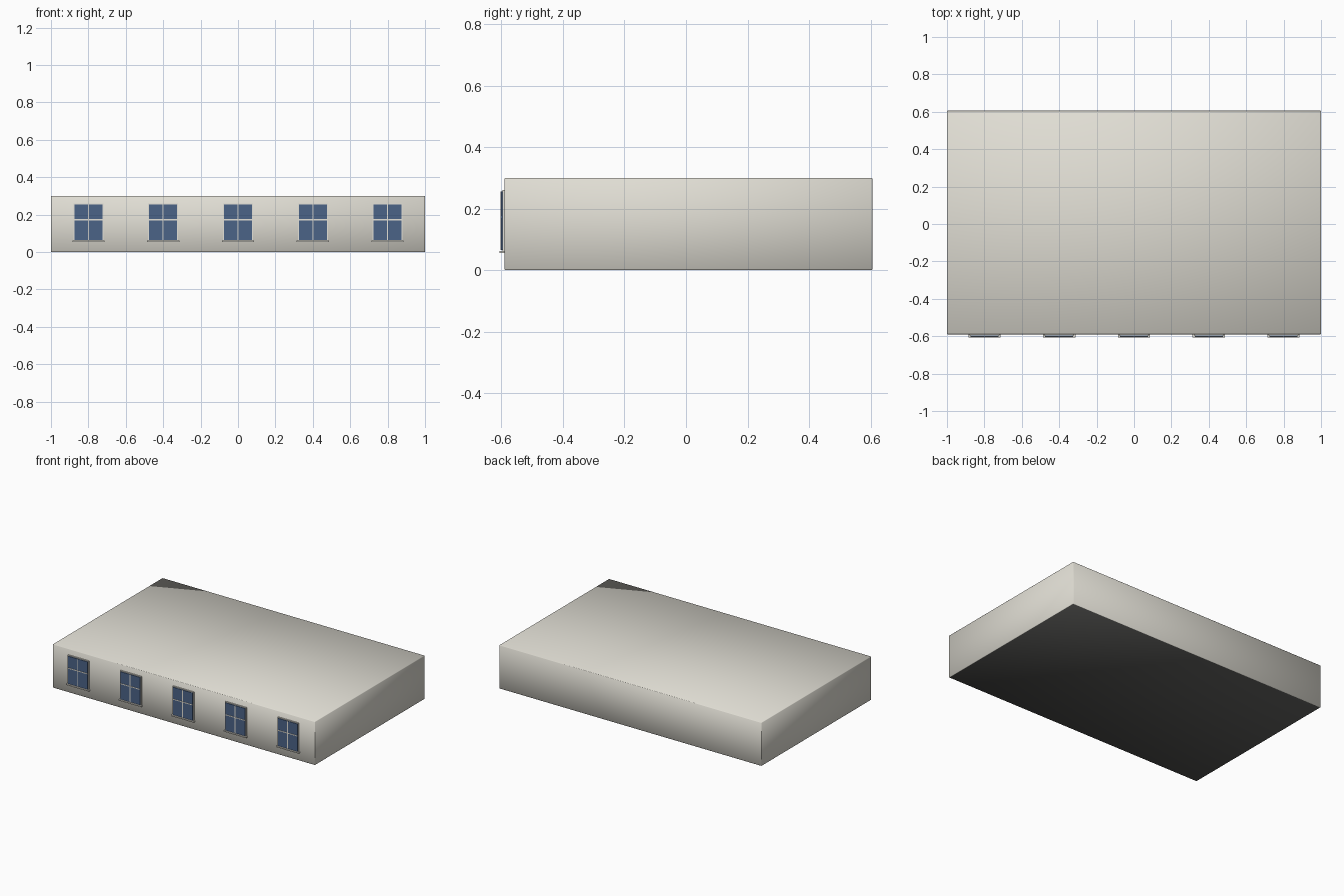
import bpy
import bmesh
from mathutils import Matrix, Vector

if "Cube" in bpy.data.objects:
    bpy.data.objects.remove(bpy.data.objects["Cube"])


def material(name, rgb):
    m = bpy.data.materials.new(name)
    m.diffuse_color = (*rgb, 1.0)
    m.use_nodes = True
    m.node_tree.nodes["Principled BSDF"].inputs["Base Color"].default_value = m.diffuse_color
    return m


WALL = material("warm grey wall", (0.75, 0.73, 0.66))
TRIM = material("pale trim", (0.78, 0.76, 0.69))
GLASS = material("blue glass", (0.07, 0.125, 0.245))
DARK = material("dark underside", (0.10, 0.10, 0.095))


def boxes(name, spans, mat, bevel=0):
    """One object made of boxes given as (x0, x1, y0, y1, z0, z1)."""
    bm = bmesh.new()
    for x0, x1, y0, y1, z0, z1 in spans:
        centre = Vector(((x0 + x1) / 2, (y0 + y1) / 2, (z0 + z1) / 2))
        size = Matrix.Diagonal((x1 - x0, y1 - y0, z1 - z0, 1))
        bmesh.ops.create_cube(bm, size=1, matrix=Matrix.Translation(centre) @ size)
    if bevel:
        bmesh.ops.bevel(bm, geom=bm.edges[:], offset=bevel, segments=1,
                        affect='EDGES')
        for f in bm.faces:
            f.smooth = True
    bm.normal_update()
    mesh = bpy.data.meshes.new(name)
    bm.to_mesh(mesh)
    bm.free()
    mesh.materials.append(mat)
    obj = bpy.data.objects.new(name, mesh)
    bpy.context.collection.objects.link(obj)
    return obj


# main storey block: softened edges, dark underside
FRONT = -0.59
block = boxes("storey_block", [(-1, 1, FRONT, 0.606, 0, 0.30)], WALL, bevel=0.003)
block.data.materials.append(DARK)
for face in block.data.polygons:
    if face.normal.z < -0.9:
        face.material_index = 1

# five windows along the front wall
HALF, EDGE, BAR = 0.08, 0.005, 0.003
Z0, Z1, TRANSOM = 0.06, 0.26, 0.173
BACK, PANE, FACE = -0.597, -0.601, -0.603
for i in range(5):
    x = -0.8 + 0.4 * i
    n = i + 1
    left, right = x - HALF, x + HALF
    gl, gr, g0, g1 = left + EDGE, right - EDGE, Z0 + EDGE, Z1 - EDGE
    # backing frame
    boxes(f"window_frame_{n}", [(left, right, BACK, FRONT, Z0, Z1)], TRIM)
    # glass plate standing just proud of the frame
    boxes(f"window_glass_{n}", [(gl, gr, PANE, BACK, g0, g1)], GLASS)
    # glazing bars
    boxes(f"glazing_bars_{n}", [
        (x - BAR, x + BAR, FACE, PANE, g0, g1),
        (gl, x - BAR, FACE, PANE, TRANSOM - BAR, TRANSOM + BAR),
        (x + BAR, gr, FACE, PANE, TRANSOM - BAR, TRANSOM + BAR),
    ], TRIM)
    # sill
    boxes(f"window_sill_{n}", [
        (x - 0.086, x + 0.086, -0.606, FRONT, 0.055, 0.0625)], TRIM)
